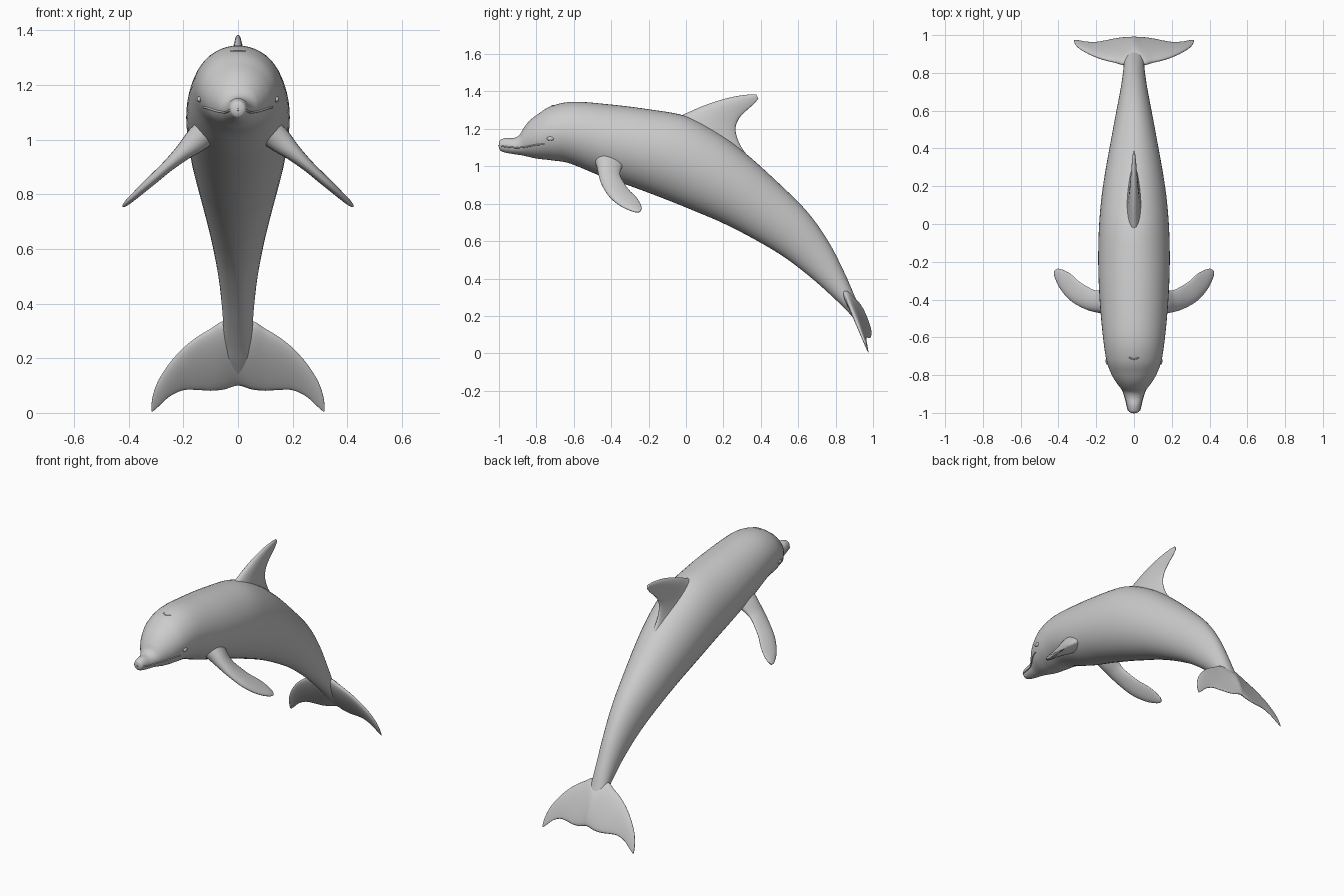
import bpy, bmesh
from math import cos, sin, pi
from mathutils import Vector
from mathutils.bvhtree import BVHTree

if "Cube" in bpy.data.objects:
    bpy.data.objects.remove(bpy.data.objects["Cube"])


def spline(rows, steps):
    """Catmull-Rom interpolation of station tuples."""
    out = []
    for i in range(len(rows) - 1):
        p = [rows[max(0, min(len(rows) - 1, i + k))] for k in (-1, 0, 1, 2)]
        for s in range(steps):
            t = s / steps
            out.append([0.5 * (2 * b + (c - a) * t + (2 * a - 5 * b + 4 * c - d) * t * t
                               + (3 * b - a - 3 * c + d) * t ** 3) for a, b, c, d in zip(*p)])
    return out + [list(rows[-1])]


def loft(name, rows, ring, steps=5, mirror=False):
    """Skin a list of cross-sections; returns a ray-cast tree of the surface."""
    bm = bmesh.new()
    rings = [[bm.verts.new(v) for v in ring(*r)] for r in spline(rows, steps)]
    n = len(rings[0])
    for a, b in zip(rings, rings[1:]):
        for i in range(n):
            bm.faces.new((a[i], a[(i + 1) % n], b[(i + 1) % n], b[i]))
    bm.faces.new(rings[0])
    bm.faces.new(rings[-1])
    bmesh.ops.recalc_face_normals(bm, faces=bm.faces[:])
    return finish(name, bm, mirror)


def finish(name, bm, mirror=False):
    for f in bm.faces:
        f.smooth = True
    me = bpy.data.meshes.new(name)
    bm.to_mesh(me)
    tree = BVHTree.FromBMesh(bm)
    bm.free()
    ob = bpy.data.objects.new(name, me)
    bpy.context.collection.objects.link(ob)
    if mirror:
        ob.modifiers.new("mirror", 'MIRROR').use_mirror_merge = False
    return tree


def foil(le, te, normal, half, n=24):
    """Streamlined fin section between leading and trailing edge."""
    le, te, normal = Vector(le), Vector(te), Vector(normal).normalized()
    pts = []
    for i in range(n):
        a = 2 * pi * i / n
        c = (1 - cos(a)) / 2
        pts.append(le.lerp(te, c) + normal * half * sin(a) * (1.25 - 0.6 * c))
    return pts


def tube(name, pts, radius):
    cu = bpy.data.curves.new(name, 'CURVE')
    cu.dimensions = '3D'
    cu.bevel_depth = radius
    cu.bevel_resolution = 2
    sp = cu.splines.new('POLY')
    sp.points.add(len(pts) - 1)
    for p, v in zip(sp.points, pts):
        p.co = (*v, 1)
    bpy.context.collection.objects.link(bpy.data.objects.new(name, cu))


# Body: top y, top z, bottom y, bottom z, half width
body = [
    (-1.0, 1.128, -1.0, 1.098, .014), (-.992, 1.142, -.99, 1.082, .028),
    (-.96, 1.152, -.96, 1.072, .037), (-.92, 1.152, -.92, 1.065, .047),
    (-.89, 1.168, -.885, 1.06, .058), (-.868, 1.205, -.86, 1.055, .075),
    (-.835, 1.245, -.83, 1.048, .098), (-.79, 1.28, -.79, 1.04, .122),
    (-.72, 1.322, -.72, 1.032, .146), (-.6, 1.345, -.62, 1.015, .163),
    (-.4, 1.33, -.46, .95, .18), (-.2, 1.305, -.28, .888, .189),
    (0, 1.268, -.1, .82, .187), (.17, 1.18, .06, .755, .175),
    (.32, 1.068, .2, .695, .155), (.49, .915, .36, .613, .125),
    (.65, .755, .52, .518, .095), (.765, .592, .66, .412, .071),
    (.85, .425, .77, .315, .057), (.902, .305, .85, .238, .052),
    (.945, .205, .905, .18, .046), (.985, .115, .975, .11, .015)]


def body_ring(ty, tz, by, bz, w, n=48):
    top, bot = Vector((0, ty, tz)), Vector((0, by, bz))
    mid, half = (top + bot) / 2, (top - bot) / 2
    return [mid + half * cos(2 * pi * i / n) + Vector((w * sin(2 * pi * i / n), 0, 0))
            for i in range(n)]


skin = loft("body", body, body_ring)

# Dorsal fin: leading y, z, trailing y, z, half thickness
loft("dorsal_fin", [
    (-.1, 1.24, .38, .99, .05), (0, 1.283, .295, 1.105, .036),
    (.08, 1.318, .265, 1.19, .028), (.17, 1.35, .28, 1.25, .021),
    (.26, 1.373, .32, 1.295, .015), (.33, 1.383, .362, 1.332, .01),
    (.375, 1.384, .387, 1.362, .005)],
    lambda ly, lz, ty, tz, h: foil((0, ly, lz), (0, ty, tz), (1, 0, 0), h))

# Flippers: leading x, y, trailing x, y, half thickness
def flipper_z(x):
    return .955 - .9 * (x - .2)

loft("flipper", [
    (.08, -.5, .08, -.3, .055), (.15, -.478, .15, -.34, .046),
    (.2, -.468, .2, -.352, .032), (.26, -.45, .25, -.33, .022),
    (.33, -.41, .29, -.305, .018), (.385, -.35, .335, -.265, .014),
    (.418, -.285, .375, -.243, .01), (.423, -.25, .403, -.236, .004)],
    lambda lx, ly, tx, ty, h: foil((lx, ly, flipper_z(lx)), (tx, ty, flipper_z(tx)),
                                   (.67, 0, .74), h), mirror=True)

# Tail flukes: x, leading z, trailing z, half thickness
half_fluke = [
    (.05, .335, .086, .028), (.1, .308, .081, .022), (.15, .278, .084, .018),
    (.2, .238, .083, .015), (.25, .183, .06, .012), (.29, .122, .024, .008),
    (.31, .07, .007, .005), (.317, .03, .004, .002)]
flukes = [(-x, a, b, h) for x, a, b, h in reversed(half_fluke)]
flukes += [(0, .3, .1, .03)] + half_fluke


def fluke_point(x, z):
    return (x, 1.03 - .35 * z - .5 * z * z - .17 * abs(x), z)

loft("tail_flukes", flukes,
     lambda x, a, b, h: foil(fluke_point(x, a), fluke_point(x, b), (0, .9, .4), h))

# Mouth line laid on the skin
def side_hit(y, z):
    return skin.ray_cast(Vector((1, y, z)), Vector((-1, 0, 0)))[0]

smile = spline([(-.985, 1.108), (-.95, 1.103), (-.9, 1.1), (-.85, 1.105),
                (-.8, 1.115), (-.755, 1.118)], 4)
right = [side_hit(y, z) for y, z in smile]
left = [Vector((-p.x, p.y, p.z)) for p in reversed(right)]
tube("mouth_line", left + [Vector((0, -1.0, 1.11))] + right, .004)

# Blowhole crescent on top of the head
arc = [(.026 * i / 4, -.715 + .012 * (i / 4) ** 2) for i in range(-4, 5)]
tube("blowhole", [skin.ray_cast(Vector((x, y, 2)), Vector((0, 0, -1)))[0] for x, y in arc], .004)

# Eyes
bm = bmesh.new()
bmesh.ops.create_uvsphere(bm, u_segments=16, v_segments=10, radius=1)
bmesh.ops.scale(bm, vec=(.009, .02, .011), verts=bm.verts[:])
bmesh.ops.translate(bm, vec=side_hit(-.725, 1.148), verts=bm.verts[:])
finish("eye", bm, mirror=True)
